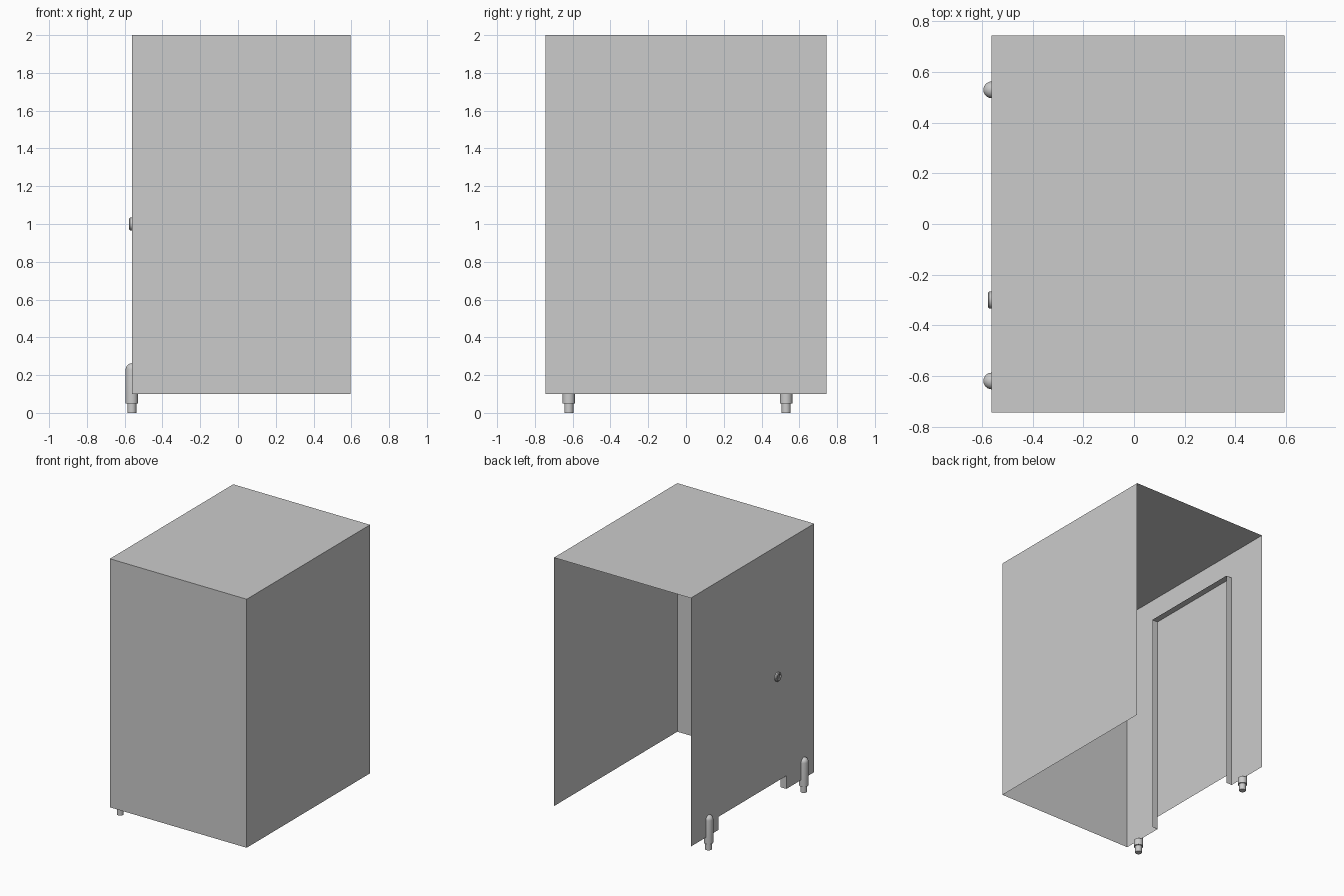
import bpy, bmesh, math

if "Cube" in bpy.data.objects:
    bpy.data.objects.remove(bpy.data.objects["Cube"])

L, R, Y, B, T = -0.562, 0.595, 0.745, 0.10, 2.0   # cubicle extents
DY, DT, DB, DEPTH = 0.41, 1.80, 0.20, 0.048       # doorway half width, top, door bottom, frame depth


def finish(name, bm, smooth=False):
    me = bpy.data.meshes.new(name)
    bm.to_mesh(me)
    bm.free()
    ob = bpy.data.objects.new(name, me)
    bpy.context.collection.objects.link(ob)
    if smooth:
        bpy.ops.object.select_all(action='DESELECT')
        bpy.context.view_layer.objects.active = ob
        ob.select_set(True)
        bpy.ops.object.shade_smooth_by_angle(angle=math.radians(35))
    return ob


def sheet(name, pts):
    bm = bmesh.new()
    bm.faces.new([bm.verts.new(p) for p in pts])
    return finish(name, bm)


def lathe(name, profile, start=0.0, sweep=2 * math.pi, steps=24):
    # profile of (radius, height) turned about the local z axis
    bm = bmesh.new()
    verts = [bm.verts.new((r * math.cos(start), r * math.sin(start), h)) for r, h in profile]
    edges = [bm.edges.new(p) for p in zip(verts, verts[1:])]
    bmesh.ops.spin(bm, geom=verts + edges, cent=(0, 0, 0), axis=(0, 0, 1),
                   angle=sweep, steps=steps, use_duplicate=False)
    bmesh.ops.remove_doubles(bm, verts=bm.verts, dist=1e-5)
    bmesh.ops.recalc_face_normals(bm, faces=bm.faces)
    return finish(name, bm, True)


# Thin walls and ceiling; the back and floor are open
sheet("front_wall", [(L, -Y, B), (R, -Y, B), (R, -Y, T), (L, -Y, T)])
sheet("right_wall", [(R, -Y, B), (R, Y, B), (R, Y, T), (R, -Y, T)])
sheet("ceiling", [(L, -Y, T), (R, -Y, T), (R, Y, T), (L, Y, T)])

# Left wall with doorway
sheet("left_wall", [(L, Y, B), (L, DY, B), (L, DY, DT), (L, -DY, DT),
                    (L, -DY, B), (L, -Y, B), (L, -Y, T), (L, Y, T)])
sheet("door", [(L, DY, DB), (L, -DY, DB), (L, -DY, DT), (L, DY, DT)])

# Door frame returning into the cubicle
I = L + DEPTH
for side, label in ((-1, "front"), (1, "back")):
    y = side * DY
    pts = [(L, y, B), (L, y, DT), (I, y, DT), (I, y, B)]
    sheet(label + "_door_jamb", pts if side < 0 else pts[::-1])
sheet("door_header", [(L, -DY, DT), (L, DY, DT), (I, DY, DT), (I, -DY, DT)])

# Support feet: stepped post below, half-round domed post on the outside of the wall
r = 0.033
dome = [(r * math.cos(a * math.pi / 12), 0.23 + r * math.sin(a * math.pi / 12)) for a in range(7)]
for y, label in ((-0.62, "front"), (0.53, "back")):
    lower = lathe(label + "_foot", [(0, 0), (0.024, 0), (0.024, 0.05), (r, 0.05), (r, B), (0, B)])
    upper = lathe(label + "_post", [(r, B)] + dome, math.pi / 2, math.pi, 12)
    for ob in (lower, upper):
        ob.location = (L, y, 0)

# Door lock: raised ring with a recessed centre and a turn bar
lock = lathe("lock_ring", [(0.034, 0), (0.034, 0.010), (0.029, 0.015), (0.022, 0.015),
                           (0.020, 0.006), (0, 0.006)])
lock.location = (L, -0.30, 1.0)
lock.rotation_euler = (0, -math.pi / 2, 0)
bm = bmesh.new()
bmesh.ops.create_cube(bm, size=1)
bmesh.ops.scale(bm, vec=(0.010, 0.009, 0.036), verts=bm.verts)
finish("lock_bar", bm).location = (L - 0.010, -0.30, 1.0)
